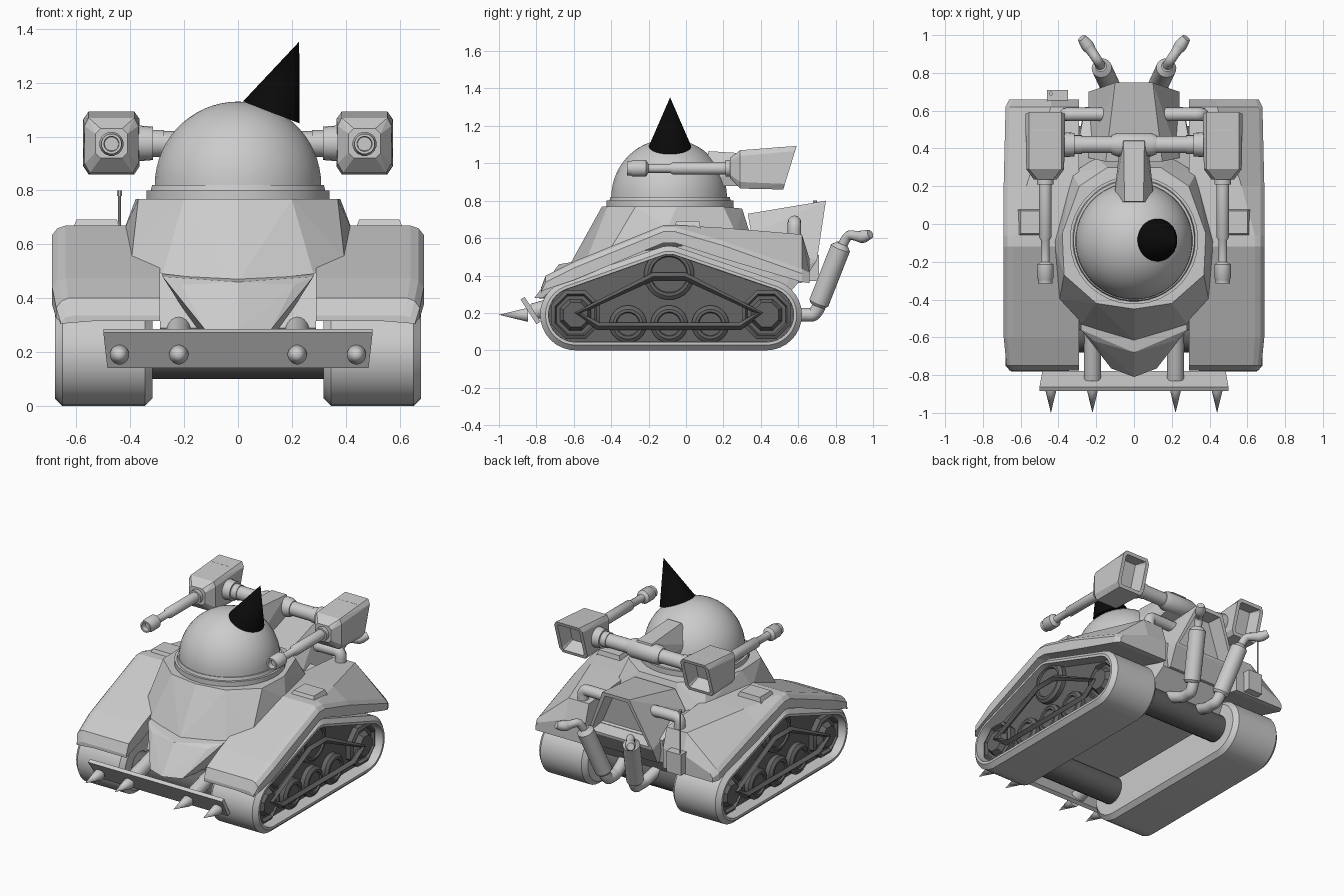
import bpy, bmesh
from math import sin, cos, pi, radians
from mathutils import Vector

if "Cube" in bpy.data.objects:
    bpy.data.objects.remove(bpy.data.objects["Cube"])


def material(name, v):
    m = bpy.data.materials.new(name)
    m.diffuse_color = (v, v, v, 1)
    m.use_nodes = True
    m.node_tree.nodes["Principled BSDF"].inputs["Base Color"].default_value = m.diffuse_color
    return m


BLACK, DARK = material("black", .003), material("dark_grey", .13)


def finish(name, bm, mirror=False, smooth=False, inset=None, mat=None):
    """Turn a bmesh into an object, optionally recessing its rear face and mirroring in x."""
    bmesh.ops.remove_doubles(bm, verts=bm.verts, dist=1e-5)
    bmesh.ops.recalc_face_normals(bm, faces=bm.faces)
    if inset:
        bm.normal_update()
        rear = max((f for f in bm.faces if f.normal.y > 0.7), key=lambda f: f.calc_area())
        bmesh.ops.inset_region(bm, faces=[rear], thickness=inset[0])
        bmesh.ops.inset_region(bm, faces=[rear], thickness=inset[0] * 0.6, depth=-inset[1])
    me = bpy.data.meshes.new(name)
    bm.to_mesh(me)
    bm.free()
    if mat:
        me.materials.append(mat)
    ob = bpy.data.objects.new(name, me)
    bpy.context.collection.objects.link(ob)
    if mirror:
        ob.modifiers.new("Mirror", 'MIRROR')
    if smooth:
        bpy.ops.object.select_all(action='DESELECT')
        ob.select_set(True)
        bpy.context.view_layer.objects.active = ob
        bpy.ops.object.shade_smooth_by_angle(angle=radians(35))
    return ob


def lathe(name, start, end, profile, n=20, mirror=False, mat=None):
    """Revolve (distance, radius) pairs about the line from start towards end."""
    p, d = Vector(start), (Vector(end) - Vector(start)).normalized()
    u = d.orthogonal().normalized()
    w = d.cross(u)
    bm = bmesh.new()
    rings = [[bm.verts.new(p + d * t + (u * cos(2 * pi * (i + .5) / n) + w * sin(2 * pi * (i + .5) / n)) * max(r, 1e-6))
              for i in range(n)] for t, r in profile]
    for a, b in zip(rings, rings[1:]):
        for i in range(n):
            bm.faces.new((a[i], a[(i + 1) % n], b[(i + 1) % n], b[i]))
    for ring, (t, r) in ((rings[0], profile[0]), (rings[-1], profile[-1])):
        if r > 0:
            bm.faces.new(ring)
    return finish(name, bm, mirror, True, None, mat)


def rod(name, a, b, r, n=20, mirror=False, mat=None):
    return lathe(name, a, b, [(0, r), ((Vector(b) - Vector(a)).length, r)], n, mirror, mat)


def hull(name, pts, cx=0, mirror=False, inset=None):
    """Faceted convex solid; points are reflected about x = cx."""
    bm = bmesh.new()
    for x, y, z in pts:
        for s in ((1, -1) if x else (1,)):
            bm.verts.new((cx + s * x, y, z))
    bmesh.ops.convex_hull(bm, input=bm.verts)
    bmesh.ops.delete(bm, geom=[v for v in bm.verts if not v.link_faces], context='VERTS')
    bmesh.ops.dissolve_limit(bm, angle_limit=radians(1), verts=bm.verts, edges=bm.edges)
    return finish(name, bm, mirror, False, inset)


def pipe(name, pts, r, cyclic=False, res=4, mat=None):
    """Bent pipe through (x, y, z, radius factor) points, made on both sides."""
    cu = bpy.data.curves.new(name, 'CURVE')
    cu.dimensions, cu.bevel_depth, cu.bevel_resolution, cu.use_fill_caps = '3D', r, res, True
    sp = cu.splines.new('POLY' if cyclic else 'NURBS')
    sp.points.add(len(pts) - 1)
    for q, (x, y, z, k) in zip(sp.points, pts):
        q.co, q.radius = (x, y, z, 1), k
    sp.use_cyclic_u = cyclic
    if not cyclic:
        sp.order_u, sp.use_endpoint_u, sp.resolution_u = 3, True, 8
    tmp = bpy.data.objects.new(name + "_path", cu)
    bpy.context.collection.objects.link(tmp)
    me = bpy.data.meshes.new_from_object(tmp.evaluated_get(bpy.context.evaluated_depsgraph_get()))
    bpy.data.objects.remove(tmp)
    bm = bmesh.new()
    bm.from_mesh(me)
    return finish(name, bm, True, True, None, mat)


# Tracks: rounded triangular band with a dark recessed outer side
outline = []
for cy, cz, r, a0, a1, n in ((-.59, .19, .19, 270, 113, 14), (-.09, .40, .158, 113, 68, 5), (.43, .19, .19, 68, -90, 14)):
    for i in range(n + 1):
        a = radians(a0 + (a1 - a0) * i / n)
        outline.append((cy + r * cos(a), cz + r * sin(a)))
bm = bmesh.new()
inner, outer = [[bm.verts.new((x, y, z)) for y, z in outline] for x in (.318, .68)]
bm.faces.new(inner)
bm.faces.new(outer)
for i in range(len(inner)):
    j = (i + 1) % len(inner)
    bm.faces.new((inner[i], inner[j], outer[j], outer[i]))
bmesh.ops.recalc_face_normals(bm, faces=bm.faces)
rims = {e for f in bm.faces if len(f.verts) > 10 for e in f.edges}
bmesh.ops.bevel(bm, geom=list(rims), offset=.028, segments=1, affect='EDGES', profile=.5)
bm.normal_update()
side = max((f for f in bm.faces if len(f.verts) > 10), key=lambda f: f.calc_center_median().x)
bmesh.ops.inset_region(bm, faces=[side], thickness=.016, use_even_offset=True)
bmesh.ops.inset_region(bm, faces=[side], thickness=.002, depth=-.085, use_even_offset=True)
side.material_index = 1
track = finish("track", bm, True, True)
track.data.materials.append(None)
track.data.materials.append(DARK)

# Running gear inside each track
for y, z, r in ((-.09, .405, .135), (-.31, .14, .10), (-.09, .14, .10), (.13, .14, .10)):
    lathe("road_wheel", (.58, y, z), (1, y, z), [(0, r), (.045, r), (.06, r - .02), (.06, r - .035), (.05, r - .04)], 24, True, DARK)
for y in (-.59, .43):
    lathe("end_wheel", (.58, y, .19), (1, y, .19), [(0, .14), (.05, .14), (.06, .12), (.04, .11), (.04, .09), (.075, .07)], 8, True, DARK)
    rod("axle", (-.4, y, .19), (.4, y, .19), .09, 24, False, DARK)
pipe("track_frame", [(.65, y, z, 1) for y, z in
     ((-.58, .2), (-.175, .395), (-.005, .395), (.395, .2), (.29, .13), (-.47, .13))], .021, True, 0, DARK)

# Fenders: lofted sections (y, inner top, crease x, outer top, lower edge, end taper)
stations = ((-.775, .335, .61, .33, .315, .03), (-.75, .40, .63, .39, .325, .015), (-.60, .475, .64, .465, .375, 0),
            (-.12, .67, .64, .66, .575, 0), (-.06, .67, .64, .66, .575, 0), (.2, .655, .57, .585, .49, 0),
            (.62, .62, .44, .435, .365, .01), (.66, .49, .44, .415, .36, .03))
bm = bmesh.new()
rows = []
for y, zi, xm, zo, zb, k in stations:
    sec = ((.29, zb), (.29, zi), (xm, zi), (.67 - k, zo), (.69 - k, zo - .025), (.69 - k, zb), (.655 - k, zb))
    rows.append([bm.verts.new((x, y, z)) for x, z in sec])
for a, b in zip(rows, rows[1:]):
    for i in range(7):
        bm.faces.new((a[i], a[(i + 1) % 7], b[(i + 1) % 7], b[i]))
bm.faces.new(rows[0])
bm.faces.new(rows[-1])
finish("fender", bm, True)
hull("fender_bracket", [(.095, -.07, .64), (.095, .08, .64), (.075, -.05, .692), (.075, .07, .692)], .525, mirror=True)

# Hull, nose and faceted turret base
hull("lower_hull", [(.29, -.56, .29), (.29, -.48, .50), (.29, .45, .62), (.26, .62, .52), (.26, .6, .36), (.29, .48, .23), (.29, -.5, .23)])
hull("nose", [(0, -.68, .46), (.21, -.62, .45), (.28, -.45, .50), (.28, -.56, .48), (0, -.81, .28), (.12, -.765, .28), (.14, -.5, .26)])
hull("turret_base", [(0, -.45, .768), (.2, -.42, .768), (.37, -.27, .768), (.38, -.05, .768), (.29, .2, .768), (.14, .30, .758),
                     (0, -.62, .46), (.28, -.53, .49), (.395, -.40, .55), (.425, -.1, .65), (.33, .27, .62), (.2, .35, .6)])
lathe("turret_ring", (0, -.085, .765), (0, -.085, 2), [(0, .34), (.035, .34), (.035, .325), (.055, .32), (.055, .29)], 40)
arc = [(.31 * sin(radians(a)), .31 * cos(radians(a))) for a in range(0, 91, 6)]
lathe("dome", (0, -.09, .82), (0, -.09, 2), arc[:-1] + [(.31, 0)], 40)

# Black horn on the dome
lathe("horn", (.124, -.085, 1.09), (.227, -.085, 1.352), [(0, .113), (.282, 0)], 32, False, BLACK)

# Gun mount: neck, crossbar, open-backed gun boxes, barrels
hull("gun_neck", [(.05, .12, 1.065), (.055, .44, 1.045), (.11, .10, .93), (.10, .10, .88), (.08, .28, .88), (.07, .46, .93)])
rod("crossbar", (-.38, .42, .975), (.38, .42, .975), .045)
lathe("crossbar_sleeve", (-.12, .42, .975), (1, .42, .975), [(0, .05), (.03, .062), (.21, .062), (.24, .05)])
lathe("crossbar_flange", (.275, .42, .975), (1, .42, .975), [(0, .05), (.04, .05), (.04, .062), (.09, .066), (.12, .066)], mirror=True)
hull("gun_box", [(.04, .235, 1.03), (.06, .235, 1.01), (.06, .235, .94), (.04, .235, .92),
                 (.085, .29, 1.07), (.10, .29, 1.04), (.10, .29, .90), (.08, .29, .865),
                 (.105, .583, 1.065), (.085, .592, 1.093), (.105, .529, .89), (.085, .52, .86)], .47, mirror=True, inset=(.025, .09))
lathe("gun_barrel", (.47, .26, .973), (.47, -1, .973),
      [(0, .045), (.05, .045), (.05, .034), (.33, .034), (.345, .024), (.46, .024), (.475, .045),
       (.545, .045), (.555, .038), (.575, .038), (.575, .028), (.54, .026)], 16, True)

# Front bumper with spikes and struts
hull("bumper", [(.5, -.885, .272), (.5, -.862, .285), (.485, -.80, .14), (.485, -.777, .153)])
for x in (.22, .44):
    lathe("spike", (x, -.845, .19), (x, -1, .19), [(0, .036), (.01, .036), (.155, 0)], 16, True)
rod("bumper_strut", (.22, -.82, .205), (.22, -.45, .31), .045, mirror=True)

# Engine cowl with recessed rear and side pipes
hull("engine_cowl", [(.10, .748, .80), (.15, .33, .73), (.24, .70, .48), (.24, .35, .62), (.22, .62, .36), (.24, .45, .36)], inset=(.03, .10))
pipe("side_pipe", [(.12, .58, .68, 1), (.22, .58, .685, 1), (.30, .58, .685, 1), (.36, .58, .685, 1), (.36, .58, .61, 1), (.36, .58, .53, 1)], .036)

# Exhausts: elbow, silencer, flared tip
pipe("exhaust_elbow", [(.13, .45, .25, 1), (.105, .58, .19, 1), (.10, .64, .19, 1), (.105, .70, .19, 1), (.12, .73, .29, 1)], .037)
lathe("silencer", (.115, .705, .24), (.175, .835, .57), [(0, .042), (.015, .054), (.335, .054), (.35, .04), (.36, .03)], mirror=True)
pipe("exhaust_tip", [(.168, .82, .53, 1), (.18, .845, .58, 1), (.195, .87, .62, 1), (.225, .915, .61, 1), (.25, .95, .605, 1.45), (.277, .985, .622, .9)], .026)

# Antenna with its box on the left rear corner
hull("antenna_box", [(.055, y, z) for y in (.62, .71) for z in (.37, .51)], -.405)
rod("antenna", (-.44, .69, .5), (-.44, .69, .80), .006, 8)
rod("antenna_cap", (-.44, .69, .78), (-.44, .69, .80), .011, 8)
